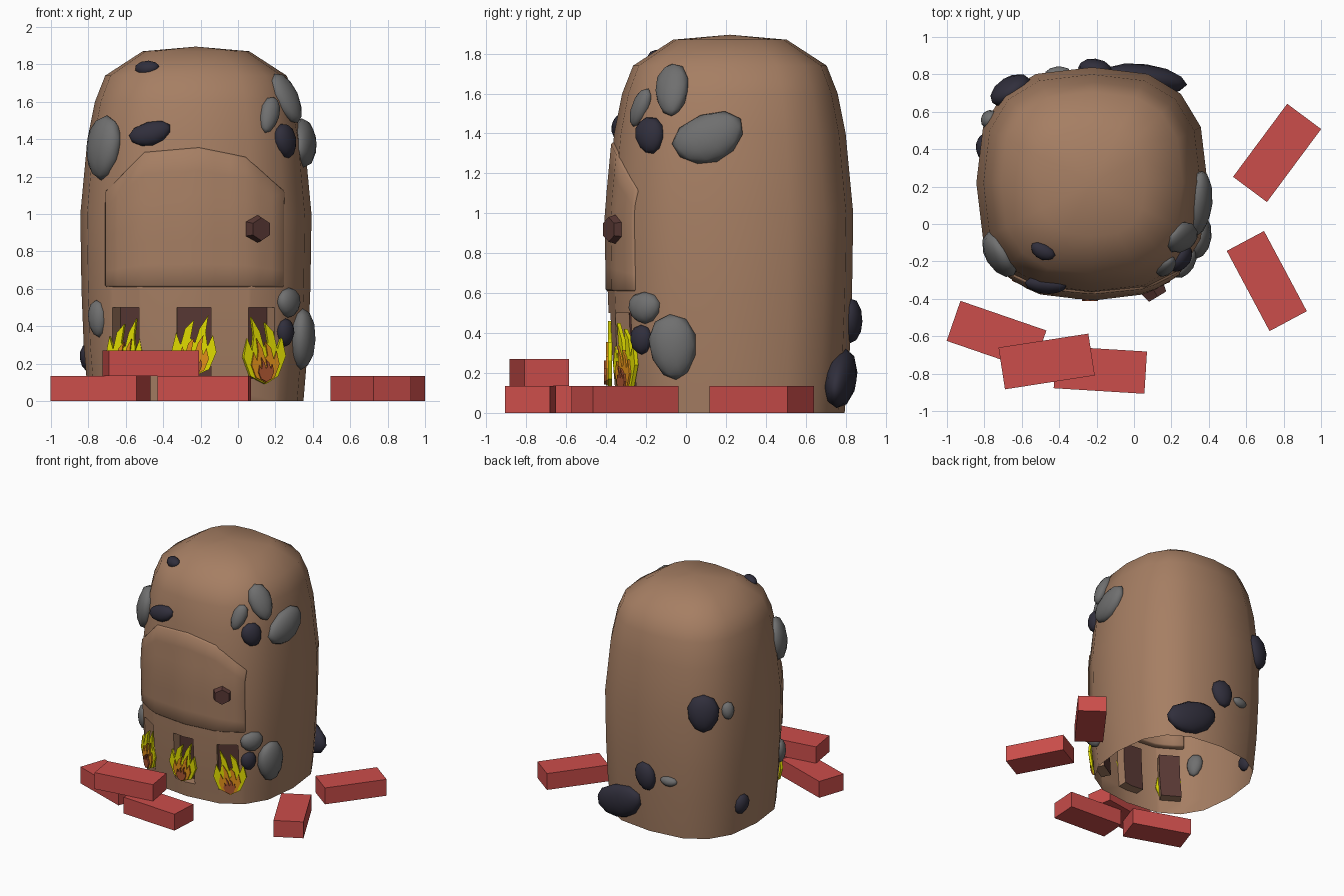
import bpy, bmesh, math
from mathutils import Vector, Matrix
from mathutils.bvhtree import BVHTree

if "Cube" in bpy.data.objects:
    bpy.data.objects.remove(bpy.data.objects["Cube"])

CX, CY = -0.225, 0.22


def mat(name, r, g, b):
    m = bpy.data.materials.new(name)
    m.diffuse_color = (r, g, b, 1)
    m.use_nodes = True
    m.node_tree.nodes["Principled BSDF"].inputs["Base Color"].default_value = m.diffuse_color
    return m


CLAY = mat("clay", 0.38, 0.21, 0.125)
DARK = mat("dark_opening", 0.10, 0.04, 0.035)
GREY = mat("grey_stone", 0.16, 0.16, 0.16)
COAL = mat("dark_stone", 0.03, 0.028, 0.045)
BRICK = mat("brick_red", 0.60, 0.075, 0.07)
YELLOW = mat("flame_yellow", 0.75, 0.72, 0.0)
ORANGE = mat("flame_orange", 0.75, 0.28, 0.01)
EMBER = mat("flame_ember", 0.40, 0.09, 0.03)


def finish(bm, name, mats, smooth=None, matrix=None):
    me = bpy.data.meshes.new(name)
    bm.to_mesh(me)
    bm.free()
    ob = bpy.data.objects.new(name, me)
    bpy.context.collection.objects.link(ob)
    for m in mats:
        me.materials.append(m)
    if matrix:
        ob.matrix_world = matrix
    if smooth:
        me.shade_smooth()
        me.set_sharp_from_angle(angle=math.radians(smooth))
    return ob


# Oven body: rounded-square rings stacked into an open-bottomed dome
RINGS = [(0, .575), (.3, .60), (.6, .612), (1.0, .618), (1.4, .58),
         (1.6, .54), (1.74, .485), (1.87, .285)]
N = 16


def rounded(a):
    c, s = math.cos(a), math.sin(a)
    return (math.copysign(abs(c) ** .755, c), math.copysign(abs(s) ** .755, s))


bm = bmesh.new()
rows = []
for z, r in RINGS:
    pts = [rounded(2 * math.pi * k / N) for k in range(N)]
    rows.append([bm.verts.new((CX + r * x, CY + r * y, z)) for x, y in pts])
apex = bm.verts.new((CX, CY, 1.895))
for k in range(N):
    j = (k + 1) % N
    for a, b in zip(rows, rows[1:]):
        bm.faces.new((a[k], a[j], b[j], b[k]))
    bm.faces.new((rows[-1][k], rows[-1][j], apex))
bm.normal_update()
surface = BVHTree.FromBMesh(bm)


def on_front(x, z):
    loc, nor, _, _ = surface.ray_cast(Vector((x, -3, z)), Vector((0, 1, 0)))
    return loc, nor


# Three fire openings cut into the front wall and pushed inward
OPENINGS = [(-.67, -.53), (-.325, -.145), (.055, .195)]
Z0, Z1 = .12, .50
cuts = [((x, 0, 0), (1, 0, 0)) for o in OPENINGS for x in o]
cuts += [((0, 0, z), (0, 0, 1)) for z in (Z0, Z1)]
for co, no in cuts:
    fs = [f for f in bm.faces if f.calc_center_median().y < .1 and f.calc_center_median().z < .62]
    geom = set(fs) | {e for f in fs for e in f.edges} | {v for f in fs for v in f.verts}
    bmesh.ops.bisect_plane(bm, geom=list(geom), plane_co=co, plane_no=no, dist=1e-5)
for x0, x1 in OPENINGS:
    hole = [f for f in bm.faces if x0 < f.calc_center_median().x < x1
            and Z0 < f.calc_center_median().z < Z1 and f.calc_center_median().y < .1]
    inside = set(hole)
    rim = [e for f in hole for e in f.edges if not all(g in inside for g in e.link_faces)]
    bmesh.ops.delete(bm, geom=hole, context='FACES')
    new = bmesh.ops.extrude_edge_only(bm, edges=rim)["geom"]
    push = Vector((CX - (x0 + x1) / 2, .62, 0)).normalized() * .08
    bmesh.ops.translate(bm, vec=push, verts=[g for g in new if isinstance(g, bmesh.types.BMVert)])
    back = bmesh.ops.holes_fill(bm, edges=[g for g in new if isinstance(g, bmesh.types.BMEdge)])
    for f in back["faces"]:
        f.material_index = 1
finish(bm, "oven_body", [CLAY, DARK], 50)

# Arched door: grid wrapped onto the wall, thickened and bevelled
TOP = [(-.705, 1.12), (-.5, 1.33), (-.21, 1.355), (.04, 1.305), (.245, 1.12)]
cols = []
for (xa, za), (xb, zb) in zip(TOP, TOP[1:]):
    cols += [(xa + (xb - xa) * t / 3, za + (zb - za) * t / 3) for t in range(3)]
cols.append(TOP[-1])
bm = bmesh.new()
grid = []
for x, top in cols:
    col = []
    for i in range(7):
        loc, nor = on_front(x, .61 + (top - .61) * i / 6)
        col.append(bm.verts.new(loc + nor * .012))
    grid.append(col)
for a, b in zip(grid, grid[1:]):
    for i in range(6):
        bm.faces.new((a[i], b[i], b[i + 1], a[i + 1]))
door = finish(bm, "door", [CLAY], 35)
sol = door.modifiers.new("thickness", 'SOLIDIFY')
sol.thickness = .06
sol.offset = -1
bev = door.modifiers.new("edge", 'BEVEL')
bev.width = .009
bev.segments = 1
bev.angle_limit = math.radians(50)

# Six-sided door knob
loc, nor = on_front(.10, .92)
bm = bmesh.new()
bmesh.ops.create_cone(bm, cap_ends=True, segments=6, radius1=.078, radius2=.062, depth=.06)
rot = nor.to_track_quat('Z', 'Y').to_matrix().to_4x4()
finish(bm, "door_knob", [DARK], None, Matrix.Translation(loc + nor * .02) @ rot)

# Flames: layered flat tongues in front of each opening
FLAME = [(-.02, 0), (-.32, .12), (-.5, .42), (-.40, .72), (-.30, .52), (-.20, .78), (.0, .92),
         (-.08, .62), (.02, .55), (.12, .78), (.32, 1), (.26, .72), (.30, .5), (.42, .68),
         (.50, .40), (.34, .12)]


def flame(name, x, w, z0, h, flip, turn):
    loc, _ = on_front(x, .2)
    for m, s, out in ((YELLOW, 1, .012), (ORANGE, .66, .022), (EMBER, .36, .032)):
        bm = bmesh.new()
        f = bm.faces.new([bm.verts.new((px * w * s * flip, 0, pz * h * s)) for px, pz in FLAME])
        ext = bmesh.ops.extrude_face_region(bm, geom=[f])["geom"]
        bmesh.ops.translate(bm, vec=(0, .02, 0),
                            verts=[g for g in ext if isinstance(g, bmesh.types.BMVert)])
        bmesh.ops.recalc_face_normals(bm, faces=bm.faces)
        place = Matrix.Translation((loc.x, loc.y, z0 + .02 * (1 - s)))
        place = place @ Matrix.Rotation(turn, 4, 'Z') @ Matrix.Translation((0, -out - .008, 0))
        finish(bm, name, [m], None, place)


flame("flame_left", -.60, .22, .10, .34, 1, -.45)
flame("flame_middle", -.235, .24, .13, .33, 1, 0)
flame("flame_right", .135, .25, .09, .36, -1, .45)

# Stones pressed into the wall: material, position, width, height, roll
STONES = [
    (GREY, (-.73, -.17, 1.355), .27, .35, 0), (COAL, (-.47, -.33, 1.43), .23, .13, 15),
    (COAL, (-.49, -.15, 1.785), .14, .09, 5), (GREY, (.24, -.06, 1.61), .18, .29, 12),
    (GREY, (.17, -.23, 1.53), .11, .21, -22), (COAL, (.25, -.18, 1.39), .16, .19, 15),
    (GREY, (.34, .115, 1.375), .37, .25, 20), (GREY, (.29, -.22, .525), .18, .16, 0),
    (COAL, (.28, -.24, .365), .12, .15, 0), (GREY, (.34, -.065, .33), .24, .33, 5),
    (GREY, (-.75, -.15, .44), .13, .20, 5), (COAL, (-.82, .42, .23), .14, .16, -20),
    (COAL, (.06, .80, .165), .46, .27, 20), (COAL, (-.21, .84, .46), .18, .23, 15),
    (GREY, (-.41, .82, .46), .14, .08, 0), (COAL, (-.65, .70, 1.05), .24, .30, 0),
    (GREY, (-.78, .565, 1.05), .10, .14, 0),
]
for m, pos, w, h, roll in STONES:
    loc, nor, _, _ = surface.find_nearest(Vector(pos))
    bm = bmesh.new()
    bmesh.ops.create_icosphere(bm, subdivisions=2, radius=1)
    for v in bm.verts:  # slight lopsidedness
        v.co.x *= 1 + .15 * v.co.y
    side = Vector((0, 0, 1)).cross(nor).normalized()
    frame = Matrix((side, nor.cross(side), nor)).transposed().to_4x4()
    scale = Matrix.Diagonal((w / 2, h / 2, .02 + .22 * min(w, h), 1))
    finish(bm, "stone", [m], 60, Matrix.Translation(loc) @ frame
           @ Matrix.Rotation(math.radians(roll), 4, 'Z') @ scale)

# Loose bricks: x, y, base height, turn
for x, y, z, turn in ((-.735, -.597, 0, -19), (-.18, -.78, 0, -3.5), (-.467, -.735, .135, 8.8),
                      (.765, .38, 0, 53.4), (.71, -.305, 0, -61.9)):
    bm = bmesh.new()
    bmesh.ops.create_cube(bm, size=1)
    finish(bm, "brick", [BRICK], None, Matrix.Translation((x, y, z + .0675))
           @ Matrix.Rotation(math.radians(turn), 4, 'Z') @ Matrix.Diagonal((.486, .226, .135, 1)))
